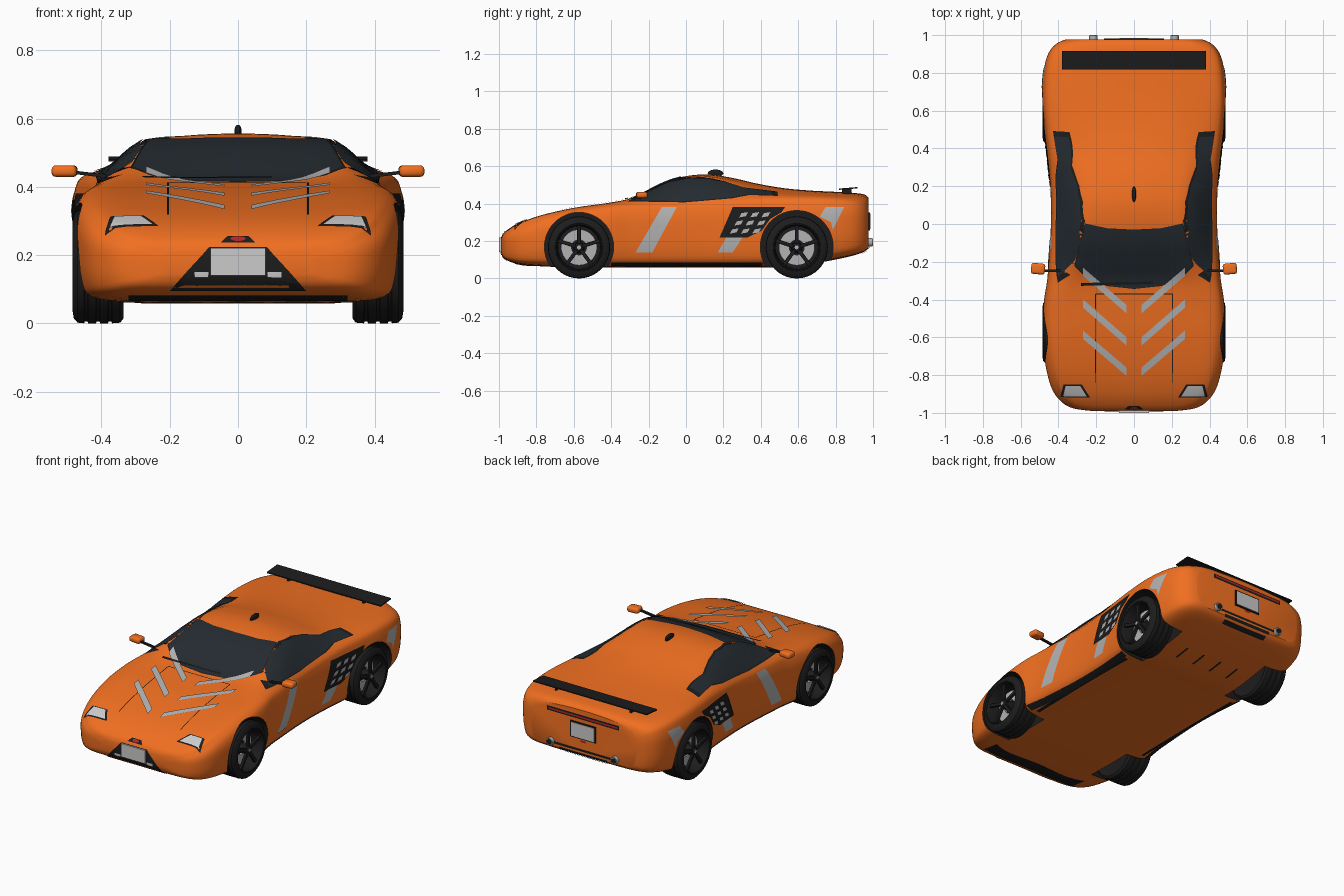
import bpy, bmesh, math
from mathutils import Vector
from mathutils.bvhtree import BVHTree

if "Cube" in bpy.data.objects:
    bpy.data.objects.remove(bpy.data.objects["Cube"])


def material(name, *rgb):
    m = bpy.data.materials.new(name)
    m.diffuse_color = (*rgb, 1)
    m.use_nodes = True
    m.node_tree.nodes["Principled BSDF"].inputs["Base Color"].default_value = m.diffuse_color
    return m


ORANGE = material("orange_paint", 0.88, 0.16, 0.015)
BLACK = material("black_trim", 0.012, 0.012, 0.013)
GLASS = material("dark_glass", 0.018, 0.024, 0.03)
SILVER = material("silver", 0.45, 0.45, 0.45)
PALE = material("pale_lamp", 0.65, 0.65, 0.65)
RED = material("red_lamp", 0.45, 0.02, 0.015)


def finish(name, bm, mat, fix=True):
    if fix:
        bmesh.ops.recalc_face_normals(bm, faces=bm.faces)
    me = bpy.data.meshes.new(name)
    bm.to_mesh(me)
    bm.free()
    me.materials.append(mat)
    ob = bpy.data.objects.new(name, me)
    bpy.context.collection.objects.link(ob)
    return ob


def spline(p, n, closed=False):
    m, out = len(p), []
    pick = (lambda i: p[i % m]) if closed else (lambda i: p[max(0, min(m - 1, i))])
    for i in range(m if closed else m - 1):
        q = [pick(i + k) for k in (-1, 0, 1, 2)]
        for j in range(n):
            t = j / n
            out.append(tuple(0.5 * (2*b + (c - a)*t + (2*a - 5*b + 4*c - d)*t*t + (3*b - a - 3*c + d)*t**3)
                             for a, b, c, d in zip(*q)))
    return out if closed else out + [p[-1]]


def lathe(name, prof, cy, cz, s, mat, n=40):
    # revolve (radius, x) points about a crosswise axle
    bm = bmesh.new()
    rings = [[bm.verts.new((s * x, cy + r * math.cos(2*math.pi*i/n), cz + r * math.sin(2*math.pi*i/n)))
              for i in range(n)] for r, x in prof]
    for a, b in zip(rings, rings[1:]):
        for i in range(n):
            bm.faces.new((a[i], a[i-1], b[i-1], b[i]))
    bmesh.ops.remove_doubles(bm, verts=bm.verts, dist=1e-5)
    return finish(name, bm, mat)


def box(name, loc, size, mat, rot=(0, 0, 0), bevel=0.0):
    bm = bmesh.new()
    bmesh.ops.create_cube(bm, size=1)
    bmesh.ops.scale(bm, vec=size, verts=bm.verts)
    if bevel:
        bmesh.ops.bevel(bm, geom=bm.edges[:], offset=bevel, segments=3, profile=0.5, affect='EDGES')
    ob = finish(name, bm, mat)
    ob.location, ob.rotation_euler = loc, rot
    return ob


# Body shell: y, half width, floor z, shoulder z, roof edge x, roof edge z, top z
stations = [
    (-.99, .22, .14, .195, .16, .21, .216), (-.97, .34, .105, .225, .27, .243, .248),
    (-.90, .42, .078, .265, .355, .288, .293), (-.78, .462, .066, .312, .38, .335, .335),
    (-.60, .486, .06, .35, .39, .376, .376), (-.42, .478, .06, .378, .37, .402, .402),
    (-.30, .46, .06, .39, .34, .425, .422), (-.20, .452, .06, .395, .32, .460, .472),
    (-.10, .445, .06, .40, .305, .500, .520), (0, .44, .06, .403, .292, .525, .547),
    (.12, .44, .06, .41, .288, .528, .556), (.25, .447, .06, .418, .297, .507, .537),
    (.38, .46, .06, .425, .315, .477, .507), (.52, .477, .06, .425, .34, .46, .483),
    (.66, .487, .077, .425, .36, .452, .47), (.80, .48, .102, .42, .36, .445, .463),
    (.90, .455, .125, .41, .34, .44, .457), (.955, .41, .145, .395, .31, .43, .448),
    (.977, .36, .165, .37, .28, .41, .43)]
bm = bmesh.new()
rings = []
for y, w, zb, zs, xr, zr, zt in spline(stations, 4):
    h = zs - zb
    half = [(0, zb), (.6*w, zb), (.9*w, zb + .05*h), (.98*w, zb + .25*h), (w, zb + .65*h), (.985*w, zb + .88*h),
            (.93*w, zs + .02*h), (xr, zr), (.55*xr, .25*zr + .75*zt), (0, zt)]
    loop = half + [(-x, z) for x, z in half[-2:0:-1]]
    rings.append([bm.verts.new((x, y, z)) for x, z in spline(loop, 4, True)])
for a, b in zip(rings, rings[1:]):
    for i in range(len(a)):
        bm.faces.new((a[i], a[i-1], b[i-1], b[i]))
bm.faces.new(rings[0])
bm.faces.new(rings[-1])
bmesh.ops.recalc_face_normals(bm, faces=bm.faces)
surface = BVHTree.FromBMesh(bm)
body = finish("car_body", bm, ORANGE)

# Wheel arches cut out of the shell
wheels = [(-.572, .185), (.592, .195)]
for cy, r in wheels:
    for s in (1, -1):
        cut = lathe("arch_cutter", [(0, .30), (r, .30), (r, .6), (0, .6)], cy, .168, s, BLACK, 48)
        mod = body.modifiers.new("arch", 'BOOLEAN')
        mod.operation, mod.object, mod.solver = 'DIFFERENCE', cut, 'EXACT'
        mod.material_mode = 'TRANSFER'
        bpy.context.view_layer.objects.active = body
        bpy.ops.object.modifier_apply(modifier=mod.name)
        bpy.data.objects.remove(cut)

VIEWS = {'top': (lambda a, b: (a, b, 2), (0, 0, -1)), 'bottom': (lambda a, b: (a, b, -2), (0, 0, 1)),
         'front': (lambda a, b: (a, -2, b), (0, 1, 0)), 'rear': (lambda a, b: (a, 2, b), (0, -1, 0)),
         'side': (lambda a, b: (2, a, b), (-1, 0, 0))}


def panel(name, pts, view, mat, off=.003, sides=(1,), grow=1.0):
    # flat outline, gridded and projected on the body shell
    origin, d = VIEWS[view]
    c = [sum(v) / len(pts) for v in zip(*pts)]
    for s in sides:
        ray = Vector((d[0] * s, d[1], d[2]))
        bm = bmesh.new()
        bm.faces.new([bm.verts.new((c[0] + (a - c[0])*grow, c[1] + (b - c[1])*grow, 0)) for a, b in pts])
        bmesh.ops.triangulate(bm, faces=bm.faces[:])
        for ax in (0, 1):
            for k in range(-33, 34):
                co, no = [0, 0, 0], [0, 0, 0]
                co[ax], no[ax] = k * .03 + .001, 1
                bmesh.ops.bisect_plane(bm, geom=bm.verts[:] + bm.edges[:] + bm.faces[:], plane_co=co, plane_no=no)
        for v in bm.verts:
            o = Vector(origin(v.co.x, v.co.y))
            o.x *= s
            loc, nor = surface.ray_cast(o, ray)[:2]
            if loc is None:
                loc, nor = surface.find_nearest(o + ray * 1.6)[:2]
            v.co = loc + nor * off
        bm.normal_update()
        bmesh.ops.reverse_faces(bm, faces=[f for f in bm.faces if f.normal.dot(ray) > 0])
        finish(name, bm, mat, False)


def rect(a0, a1, b0, b1):
    return [(a0, b0), (a1, b0), (a1, b1), (a0, b1)]


BOTH = (1, -1)
# Glass
shield = [(0, -.34), (.14, -.325), (.25, -.28), (.31, -.22), (.28, -.1), (.255, 0), (.14, -.025), (0, -.032)]
shield += [(-x, y) for x, y in shield[-2:0:-1]]
panel("windshield_frame", shield, 'top', BLACK, .002, grow=1.02)
panel("windshield", shield, 'top', GLASS, .004)
window = [(-.29, .412), (-.2, .465), (-.1, .512), (.02, .535), (.12, .532), (.2, .515), (.3, .483), (.47, .462),
          (.475, .44), (.33, .445), (.24, .428), (0, .408)]
panel("side_window_frame", window, 'side', BLACK, .003, BOTH, 1.05)
panel("side_window", window, 'side', GLASS, .006, BOTH, .97)
panel("wiper", [(-.28, -.325), (.1, -.315), (.1, -.302), (-.28, -.31)], 'top', BLACK, .009)

# Hood stripes, shut lines and headlights
for yo, yi in ((-.25, -.45), (-.42, -.62), (-.585, -.78)):
    panel("hood_stripe", [(.27, yo + .022), (.27, yo - .022), (.04, yi - .022), (.04, yi + .022)][::-1],
          'top', SILVER, .0065)
    panel("hood_stripe", [(-.27, yo + .022), (-.27, yo - .022), (-.04, yi - .022), (-.04, yi + .022)],
          'top', SILVER, .0065)
panel("hood_line", rect(-.205, .205, -.372, -.367), 'top', BLACK)
for s in BOTH:
    panel("hood_line", rect(s * .205 - .0025, s * .205 + .0025, -.84, -.37), 'top', BLACK)
    lamp = [(s * .24, -.915), (s * .28, -.852), (s * .368, -.852), (s * .382, -.912)]
    panel("headlight_rim", lamp, 'top', BLACK, .003, grow=1.1)
    panel("headlight", lamp, 'top', PALE, .006, grow=.88)

# Nose grille, plate and lip
panel("grille", [(-.2, .097), (.2, .097), (.085, .222), (-.085, .222)], 'front', BLACK)
panel("front_lip", rect(-.32, .32, .069, .084), 'front', BLACK)
box("front_plate", (0, -.994, .18), (.16, .012, .08), PALE)
panel("badge_surround", [(-.05, .236), (.05, .236), (.03, .254), (-.03, .254)], 'front', BLACK)
oval = [(.022 * math.cos(t * math.pi / 8), .245 + .007 * math.sin(t * math.pi / 8)) for t in range(16)]
panel("front_badge", oval, 'front', RED, .005)
for s in BOTH:
    panel("fog_lamp", rect(s * .107 - .02, s * .107 + .02, .136, .15), 'front', PALE, .006)

# Side graphics and sills
panel("door_stripe", [(-.27, .14), (-.18, .14), (-.05, .38), (-.13, .38)], 'side', SILVER, .003, BOTH)
panel("rear_stripe", [(.17, .14), (.25, .14), (.33, .26), (.24, .26)], 'side', SILVER, .003, BOTH)
panel("side_patch", [(.18, .22), (.25, .38), (.53, .38), (.51, .352), (.45, .318), (.405, .255), (.33, .22)],
      'side', BLACK, .005, BOTH)
for i in range(3):
    for j in range(3):
        y, z = .235 + .06 * j + .025 * i, .24 + .043 * i
        panel("patch_cell", [(y, z), (y + .035, z + .006), (y + .047, z + .028), (y + .012, z + .022)],
              'side', SILVER, .007, BOTH)
panel("tail_graphic", [(.715, .33), (.745, .38), (.845, .38), (.785, .26), (.775, .30)], 'side', SILVER, .003, BOTH)
panel("sill_strip", rect(-.40, .41, .07, .088), 'side', BLACK, .004, BOTH)
panel("floor_strip", rect(.37, .39, -.38, .39), 'bottom', BLACK, .003)
panel("floor_strip", rect(-.39, -.37, -.38, .39), 'bottom', BLACK, .003)
for x in (-.18, -.06, .06, .18):
    panel("floor_slot", rect(x - .006, x + .006, .58, .68), 'bottom', BLACK)

# Tail: lamp bar, plate, bumper bars, exhausts and spoiler
panel("tail_lamp_bar", rect(-.24, .24, .375, .402), 'rear', BLACK, .003)
panel("tail_lamp", rect(-.23, .23, .384, .394), 'rear', RED, .006)
box("rear_plate_frame", (0, .979, .305), (.17, .008, .097), BLACK)
box("rear_plate", (0, .981, .305), (.155, .01, .083), PALE)
panel("rear_badge", oval, 'rear', RED, .005)
for z, w in ((.19, .2), (.166, .16), (.143, .15)):
    panel("bumper_bar", rect(-w, w, z - .007, z + .007), 'rear', BLACK, .004)
for s in BOTH:
    for r, depth, y, m in ((.022, .05, .973, SILVER), (.016, .05, .975, BLACK)):
        bpy.ops.mesh.primitive_cylinder_add(radius=r, depth=depth, vertices=24, location=(s * .215, y, .193),
                                            rotation=(math.pi / 2, 0, 0))
        bpy.context.object.name = "exhaust"
        bpy.context.object.data.materials.append(m)
    box("spoiler_strut", (s * .25, .86, .462), (.012, .05, .03), BLACK)
    # Door mirrors
    box("mirror", (s * .508, -.237, .446), (.074, .058, .034), ORANGE, (0, 0, s * .1), .013)
    box("mirror_arm", (s * .435, -.247, .437), (.1, .014, .01), BLACK, (0, -s * .12, 0))
box("spoiler", (0, .867, .481), (.76, .1, .007), BLACK, (.08, 0, 0))

# Roof fin
bpy.ops.mesh.primitive_uv_sphere_add(segments=20, ring_count=10, location=(0, .158, .562))
fin = bpy.context.object
fin.name, fin.scale = "roof_fin", (.011, .042, .02)
fin.data.materials.append(BLACK)

# Wheels
tread = [(.122, .345), (.152, .336), (.164, .345)]
for x in (.375, .41, .445):
    tread += [(.166, x - .006), (.160, x - .004), (.160, x + .004), (.166, x + .006)]
tread += [(.164, .470), (.152, .481), (.128, .485), (.122, .478)]
for cy, _ in wheels:
    for s in BOTH:
        cz = .166
        lathe("tyre", tread, cy, cz, s, BLACK)
        lathe("rim", [(.129, .482), (.122, .485), (.116, .474), (.113, .40), (0, .40), (0, .35), (.124, .345)],
              cy, cz, s, BLACK)
        lathe("brake_disc", [(.04, .424), (.096, .424), (.096, .41), (.04, .41), (.04, .424)], cy, cz, s, SILVER)
        lathe("hub", [(0, .478), (.012, .478), (.026, .468), (.03, .41), (0, .41)], cy, cz, s, BLACK, 24)
        lathe("hub_cap", [(0, .482), (.011, .48), (.011, .474), (0, .474)], cy, cz, s, SILVER, 20)
        for k in range(5):
            a = math.pi / 2 + k * math.tau / 5
            at = (s * .466, cy + .07 * math.cos(a), cz + .07 * math.sin(a))
            box("spoke", at, (.016, .1, .02), BLACK, (a, 0, 0), .003)

bpy.ops.object.select_all(action='SELECT')
bpy.context.view_layer.objects.active = body
bpy.ops.object.shade_smooth_by_angle(angle=math.radians(35))
